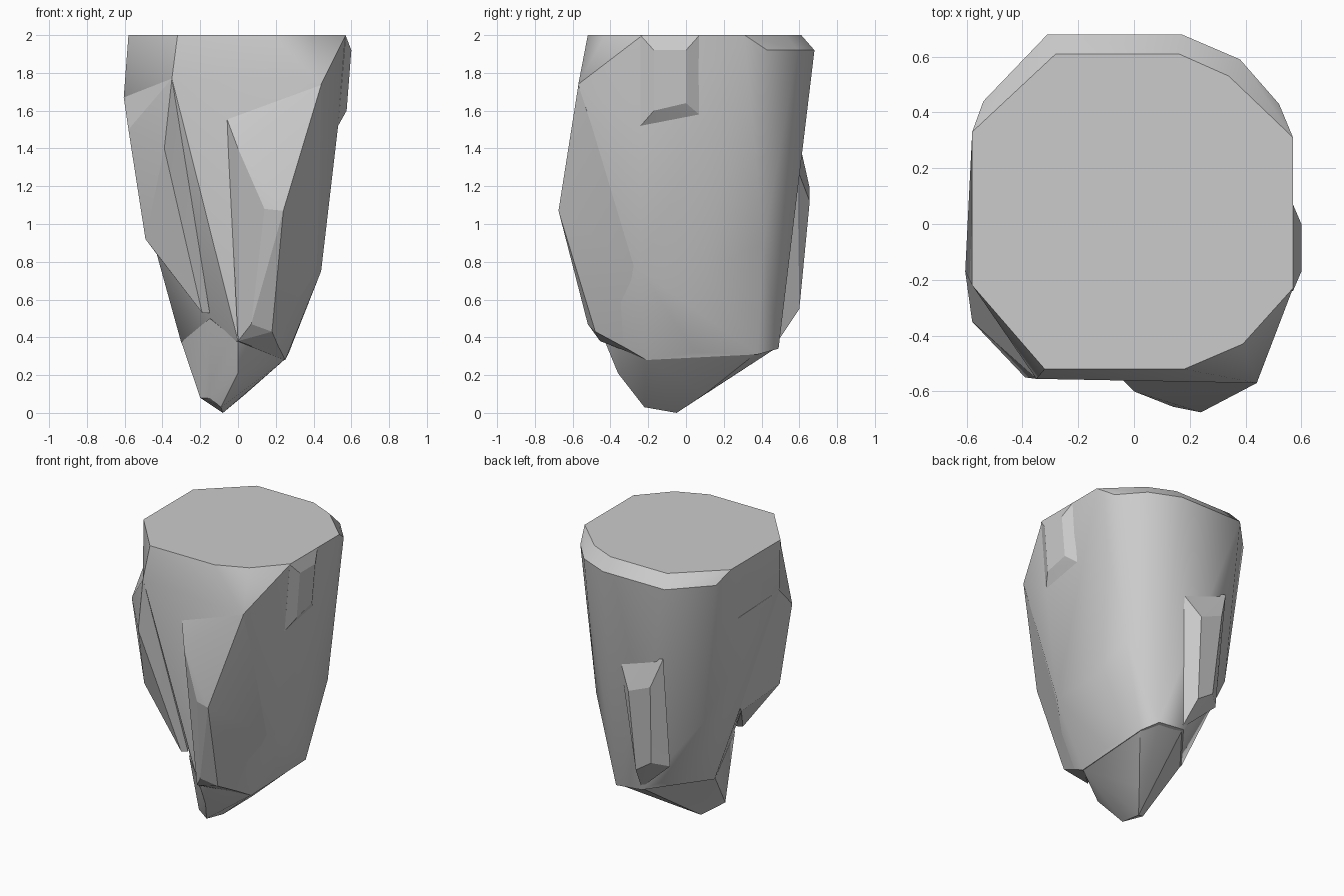
import bpy, bmesh, math


def chunk(name, pts, smooth=22):
    """Faceted rock chunk: convex hull around a few corner points."""
    bm = bmesh.new()
    for p in pts:
        bm.verts.new(p)
    res = bmesh.ops.convex_hull(bm, input=bm.verts[:])
    junk = {e for e in res["geom_interior"] + res["geom_unused"]
            if isinstance(e, bmesh.types.BMVert) and e.is_valid}
    bmesh.ops.delete(bm, geom=list(junk), context='VERTS')
    bmesh.ops.dissolve_limit(bm, angle_limit=math.radians(2),
                             verts=bm.verts[:], edges=bm.edges[:])
    bmesh.ops.recalc_face_normals(bm, faces=bm.faces[:])
    me = bpy.data.meshes.new(name)
    bm.to_mesh(me)
    bm.free()
    ob = bpy.data.objects.new(name, me)
    bpy.context.collection.objects.link(ob)
    bpy.ops.object.select_all(action='DESELECT')
    ob.select_set(True)
    bpy.context.view_layer.objects.active = ob
    bpy.ops.object.shade_smooth_by_angle(angle=math.radians(smooth))
    return ob


# Main body: flat top, chipped back rim and lower ring
top = [(x, y, 2) for x, y in [
    (-.58, .33), (-.28, .61), (.16, .61), (.34, .53), (.57, .31),
    (.57, -.23), (.39, -.43), (.18, -.52), (-.32, -.52), (-.58, -.22)]]
rim = [(x, y, 1.92) for x, y in [
    (-.54, .44), (-.31, .68), (.17, .68), (.38, .59), (.52, .43)]]
middle = [(.44, -.57, 1.74), (-.06, -.54, 1.56), (-.35, -.555, 1.77),
          (-.605, -.17, 1.67), (.53, -.24, 1.52), (.44, -.24, .75),
          (.41, .41, .9), (.43, .1, .75), (-.43, .03, .84), (-.41, .41, .9)]
lower = [(.25, -.21, .28), (.27, .05, .32), (.26, .38, .31), (.2, .49, .34),
         (0, .49, .36), (-.15, .38, .44), (-.3, .11, .37),
         (-.15, -.32, .5), (0, -.44, .38), (.18, -.45, .42)]
chunk("rock_body", top + rim + middle + lower, 32)

# Narrower pointed foot under the body
chunk("rock_tip", [
    (-.08, -.05, 0), (-.09, -.22, .03), (-.2, -.15, .08), (-.15, -.22, .08),
    (.04, .1, .1), (0, -.36, .21), (.25, -.21, .285), (.26, .37, .315),
    (.19, .48, .345), (0, .48, .365), (-.15, .375, .445), (-.3, .105, .375),
    (-.15, -.33, .5), (0, -.43, .38)], 25)

# Tall front ridge with a sloping shoulder
chunk("front_ridge", [
    (-.06, -.54, 1.56), (.44, -.57, 1.735), (0, -.6, 1.4),
    (.14, -.655, 1.08), (.24, -.675, 1.07), (.18, -.48, .43),
    (.07, -.52, .47), (0, -.455, .38), (.24, -.22, .29),
    (.43, -.25, .76), (.1, -.2, 1.0)], 15)

# Overhanging left slab with a sloping shelf
chunk("left_slab", [
    (-.35, -.555, 1.77), (-.39, -.55, 1.4), (-.605, -.17, 1.67),
    (-.58, -.35, 1.5), (-.49, -.34, .92), (-.43, 0, .84),
    (-.19, -.36, .53), (-.15, -.34, .53), (-.545, .2, 1.6),
    (-.45, .1, 1.0), (-.3, -.1, 1.2)], 15)

# Narrow back ridge
chunk("back_ridge", [
    (.1, .59, 1.29), (-.25, .61, 1.39), (-.01, .655, 1.12),
    (-.18, .655, 1.19), (-.03, .6, .55), (-.15, .6, .63),
    (-.24, .52, .6), (.01, .48, .37), (-.1, .4, .8)], 15)

# Small raised block under the right rim
chunk("right_block", [
    (.57, -.24, 1.998), (.57, .07, 1.998), (.6, -.17, 1.92), (.6, 0, 1.92),
    (.575, -.17, 1.6), (.575, 0, 1.64), (.53, -.24, 1.52),
    (.53, .07, 1.58), (.45, -.1, 1.75)], 15)
